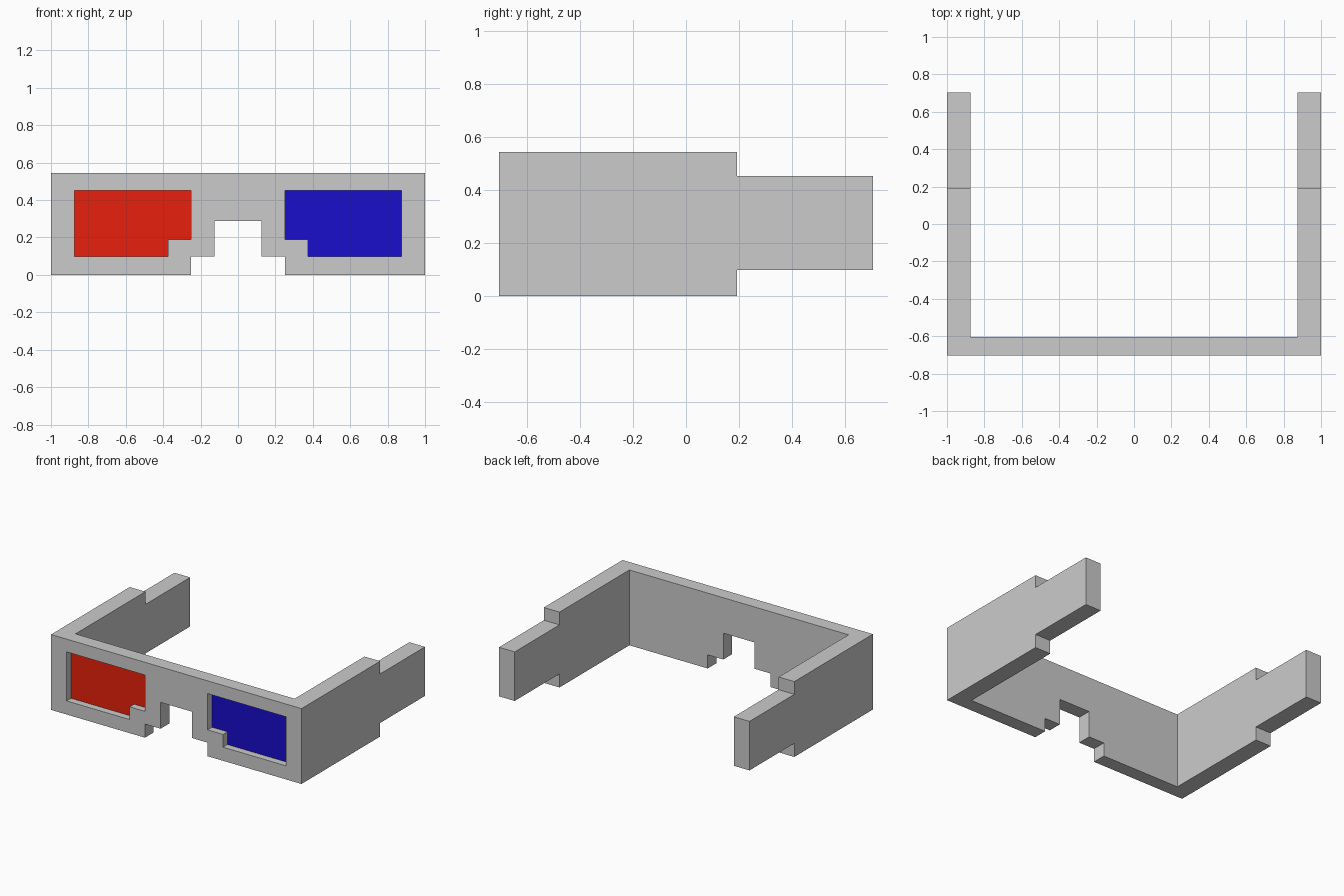
import bpy, bmesh
from mathutils import Vector

if "Cube" in bpy.data.objects:
    bpy.data.objects.remove(bpy.data.objects["Cube"])

W, D, H = 1.0, 0.704, 0.544      # half width, half depth, height
FRONT, INNER = -D, -D + 0.1      # front wall faces
LOW, HIGH, STEP = 0.098, 0.452, 0.193
RECESS, PANE = 0.05, 0.01


def prism(name, pts, axis, a, b):
    """Extrude a flat outline along y (pts are x,z) or z (pts are x,y)."""
    to3 = (lambda p: (p[0], a, p[1])) if axis == 'y' else (lambda p: (p[0], p[1], a))
    bm = bmesh.new()
    face = bm.faces.new([bm.verts.new(to3(p)) for p in pts])
    ext = bmesh.ops.extrude_face_region(bm, geom=[face])
    step = Vector((0, b - a, 0) if axis == 'y' else (0, 0, b - a))
    bmesh.ops.translate(bm, vec=step,
                        verts=[g for g in ext['geom'] if isinstance(g, bmesh.types.BMVert)])
    bmesh.ops.recalc_face_normals(bm, faces=bm.faces)
    mesh = bpy.data.meshes.new(name)
    bm.to_mesh(mesh)
    bm.free()
    obj = bpy.data.objects.new(name, mesh)
    bpy.context.collection.objects.link(obj)
    return obj


def cut(target, cutter):
    mod = target.modifiers.new("cut", 'BOOLEAN')
    mod.operation, mod.solver, mod.object = 'DIFFERENCE', 'EXACT', cutter
    bpy.context.view_layer.objects.active = target
    bpy.ops.object.modifier_apply(modifier=mod.name)
    bpy.data.objects.remove(cutter)


def rect(x0, z0, x1, z1):
    return [(x0, z0), (x1, z0), (x1, z1), (x0, z1)]


# Frame: U-shaped plan with front wall and two temple arms
half = [(W, FRONT), (W, D), (0.875, D), (0.875, INNER)]
frame = prism("glasses_frame", half + [(-x, y) for x, y in reversed(half)], 'z', 0, H)

# Narrowed arm ends
for z0, z1 in ((-1, LOW), (HIGH, 1)):
    cut(frame, prism("arm_cutter", rect(-2, z0, 2, z1), 'y', STEP, 2))

# Stepped nose opening
nose = [(0.25, -1), (0.25, LOW), (0.125, LOW), (0.125, 0.288)]
cut(frame, prism("nose_cutter", nose + [(-x, z) for x, z in reversed(nose)],
                 'y', FRONT - 0.2, INNER + 0.2))

# Lens recesses with coloured panes at their floor
outline = [(0.25, 0.19), (0.373, 0.19), (0.373, LOW), (0.875, LOW), (0.875, HIGH), (0.25, HIGH)]
for name, side, colour in (("red_lens", -1, (0.8, 0.015, 0.004, 1)),
                           ("blue_lens", 1, (0.01, 0.004, 0.6, 1))):
    pts = [(side * x, z) for x, z in outline]
    floor = FRONT + RECESS
    cut(frame, prism("lens_cutter", pts, 'y', FRONT - 0.2, floor + PANE))
    lens = prism(name, pts, 'y', floor, floor + PANE)
    mat = bpy.data.materials.new(name)
    mat.diffuse_color = colour
    mat.use_nodes = True
    mat.node_tree.nodes["Principled BSDF"].inputs["Base Color"].default_value = mat.diffuse_color
    lens.data.materials.append(mat)
